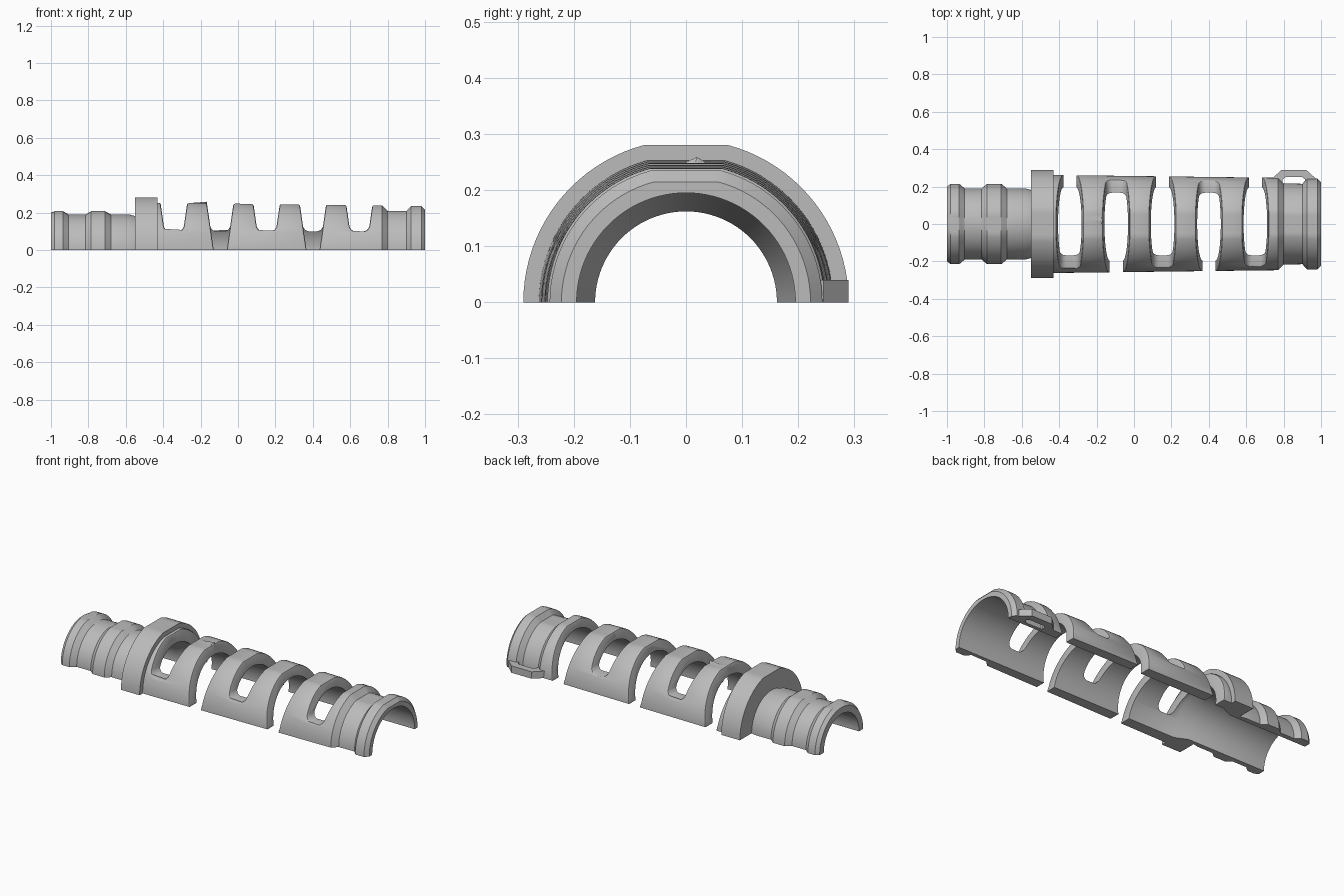
import bpy, bmesh
from math import sin, cos, pi, hypot

cube = bpy.data.objects.get("Cube")
if cube:
    bpy.data.objects.remove(cube, do_unlink=True)

grey = bpy.data.materials.new("plain_grey")
grey.use_nodes = True
grey.diffuse_color = (0.5, 0.5, 0.5, 1)
grey.node_tree.nodes["Principled BSDF"].inputs["Base Color"].default_value = (0.5, 0.5, 0.5, 1)


def make(name, bm):
    bmesh.ops.recalc_face_normals(bm, faces=bm.faces)
    mesh = bpy.data.meshes.new(name)
    bm.to_mesh(mesh)
    bm.free()
    obj = bpy.data.objects.new(name, mesh)
    bpy.context.collection.objects.link(obj)
    mesh.materials.append(grey)
    return obj


def activate(obj):
    bpy.ops.object.select_all(action='DESELECT')
    obj.select_set(True)
    bpy.context.view_layer.objects.active = obj


def prism(name, points, place, low, high):
    """Extrude a 2D outline between two levels."""
    bm = bmesh.new()
    a = [bm.verts.new(place(u, v, low)) for u, v in points]
    b = [bm.verts.new(place(u, v, high)) for u, v in points]
    bm.faces.new(a)
    bm.faces.new(b[::-1])
    for i in range(len(a)):
        j = (i + 1) % len(a)
        bm.faces.new((a[i], a[j], b[j], b[i]))
    return make(name, bm)


def half_turn(name, profile, steps=48):
    """Sweep a closed (x, radius) loop over a half circle, flattened at the crown."""
    bm = bmesh.new()
    rings = []
    for k in range(steps + 1):
        a = pi * k / steps
        ring = []
        for x, r in profile:
            crown = r * cos(pi / 12) if r > 0.2 else r
            ring.append(bm.verts.new((x, r * cos(a), max(0, min(r * sin(a), crown)))))
        rings.append(ring)
    n = len(profile)
    for p, q in zip(rings, rings[1:]):
        for i in range(n):
            j = (i + 1) % n
            bm.faces.new((p[i], p[j], q[j], q[i]))
    bm.faces.new(rings[0])
    bm.faces.new(rings[-1][::-1])
    return make(name, bm)


# Sleeve: grooved neck, collar, tapered body, end ring, then the bore
outer = [(-1, .2), (-.98, .215), (-.935, .215), (-.905, .19), (-.815, .19),
         (-.785, .215), (-.71, .215), (-.68, .19), (-.58, .19), (-.55, .182),
         (-.55, .29), (-.43, .29), (-.43, .262), (.77, .247), (.8, .217),
         (.9, .215), (.925, .243), (.98, .243), (1, .222)]
bore = [(1, .195), (-.43, .195), (-.5, .162), (-1, .162)]
sleeve = half_turn("slotted_half_sleeve", outer + bore)


# Slots: tapered, alternately open at the front and at the back
def slot_outline(cx, floor, round_r):
    def half(z):
        return .035 + .144 * max(z, 0)
    side = []
    for k in range(7):
        a = pi / 2 * k / 6
        z = floor + round_r * (1 - cos(a))
        side.append((half(z) - round_r * (1 - sin(a)), z))
    side.append((half(.4), .4))
    if floor < 0:
        side = [(half(0), floor), (half(0), 0), (half(.4), .4)]
    return [(cx + w, z) for w, z in side] + [(cx - w, z) for w, z in side[::-1]]


def along_y(u, v, level):
    return (u, level, v)


for i in range(5):
    cx = -.343 + .248 * i
    closed = -1 if i % 2 == 0 else 1
    for floor, side in ((.1, closed), (-.1, -closed)):
        cutter = prism("slot_cutter", slot_outline(cx, floor, .03), along_y, -.02 * side, .5 * side)
        cutter.hide_render = True
        activate(sleeve)
        mod = sleeve.modifiers.new("slot", 'BOOLEAN')
        mod.operation = 'DIFFERENCE'
        mod.solver = 'EXACT'
        mod.object = cutter
        bpy.ops.object.modifier_apply(modifier=mod.name)
        bpy.data.objects.remove(cutter, do_unlink=True)

# Softened outer rims of the slots
bm = bmesh.new()
bm.from_mesh(sleeve.data)
bmesh.ops.remove_doubles(bm, verts=bm.verts, dist=.003)


def on_rim(v):
    x, y, z = v.co
    return -.425 < x < .76 and z > .002 and hypot(y, z) > .235


rim = [e for e in bm.edges if len(e.link_faces) == 2 and all(on_rim(v) for v in e.verts)
       and e.calc_face_angle(0) > .6]
bmesh.ops.bevel(bm, geom=rim, offset=.009, segments=2, profile=.5, affect='EDGES', clamp_overlap=False)
bm.to_mesh(sleeve.data)
bm.free()
activate(sleeve)
bpy.ops.object.shade_smooth_by_angle(angle=.45)

# Strap loop on the back edge: a bar with two legs around an open gap
loop = [(.74, .2), (.74, .245), (.79, .29), (.92, .29), (.97, .245), (.97, .2),
        (.915, .2), (.915, .238), (.9, .25), (.81, .25), (.795, .238), (.795, .2)]
prism("strap_loop", loop, lambda u, v, level: (u, v, level), 0, .04)
